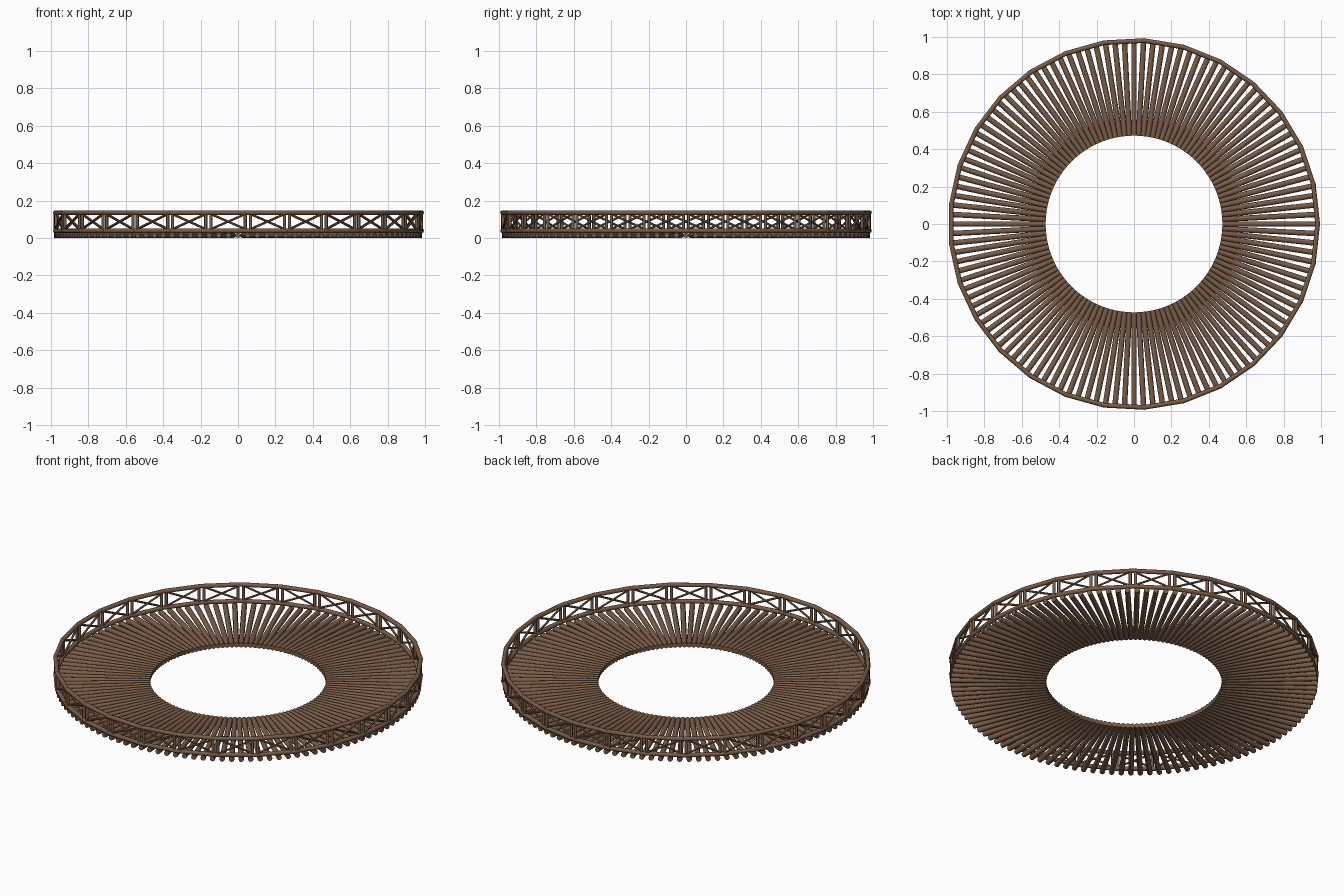
import bpy, bmesh, math
from mathutils import Vector, Matrix

if "Cube" in bpy.data.objects:
    bpy.data.objects.remove(bpy.data.objects["Cube"])

wood = bpy.data.materials.new("brown wood")
wood.diffuse_color = (0.19, 0.108, 0.064, 1)
wood.use_nodes = True
wood.node_tree.nodes["Principled BSDF"].inputs["Base Color"].default_value = wood.diffuse_color

LOGS, PANELS = 120, 29
R_IN, R_OUT, R_RAIL = 0.472, 0.985, 0.98


def rod(bm, a, b, r, sides=8, r2=None):
    """Round log from point a to point b."""
    a, b = Vector(a), Vector(b)
    d = b - a
    rot = d.to_track_quat('Z', 'Y').to_matrix().to_4x4()
    bmesh.ops.create_cone(bm, cap_ends=True, segments=sides, radius1=r,
                          radius2=r if r2 is None else r2, depth=d.length,
                          matrix=Matrix.Translation((a + b) / 2) @ rot)


def finish(bm, name):
    me = bpy.data.meshes.new(name)
    bm.to_mesh(me)
    bm.free()
    me.materials.append(wood)
    ob = bpy.data.objects.new(name, me)
    bpy.context.collection.objects.link(ob)
    for p in me.polygons:
        p.use_smooth = len(p.vertices) == 4
    bpy.context.view_layer.objects.active = ob
    ob.select_set(True)
    bpy.ops.object.shade_smooth_by_angle(angle=math.radians(50))
    ob.select_set(False)


# radial deck logs
bm = bmesh.new()
for i in range(LOGS):
    t = 2 * math.pi * i / LOGS
    c, s = math.cos(t), math.sin(t)
    rod(bm, (R_IN * c, R_IN * s, 0.0145), (R_OUT * c, R_OUT * s, 0.0145), 0.0145)
finish(bm, "deck_logs")

# railing panels: each has two rails, two end posts and a cross brace
rails, posts, braces = bmesh.new(), bmesh.new(), bmesh.new()
step = 2 * math.pi / PANELS
half = R_RAIL * math.sin(step / 2)
dist = R_RAIL * math.cos(step / 2) + 0.002
for i in range(PANELS):
    t = (i + 0.5) * step
    out = Vector((math.cos(t), math.sin(t), 0))
    side = Vector((-math.sin(t), math.cos(t), 0))

    def at(u, z, off=0.0):
        return out * (dist + off) + side * u + Vector((0, 0, z))

    for z in (0.039, 0.136):
        rod(rails, at(-half - 0.004, z), at(half + 0.004, z), 0.0125)
    e = half - 0.014
    for u in (-e, e):
        rod(posts, at(u, 0.035), at(u, 0.138), 0.0085)
    rod(braces, at(-e, 0.048, 0.004), at(e, 0.128, 0.004), 0.006, 6)
    rod(braces, at(e, 0.048, -0.004), at(-e, 0.128, -0.004), 0.006, 6)
finish(rails, "railing_rails")
finish(posts, "railing_posts")
finish(braces, "railing_cross_braces")
